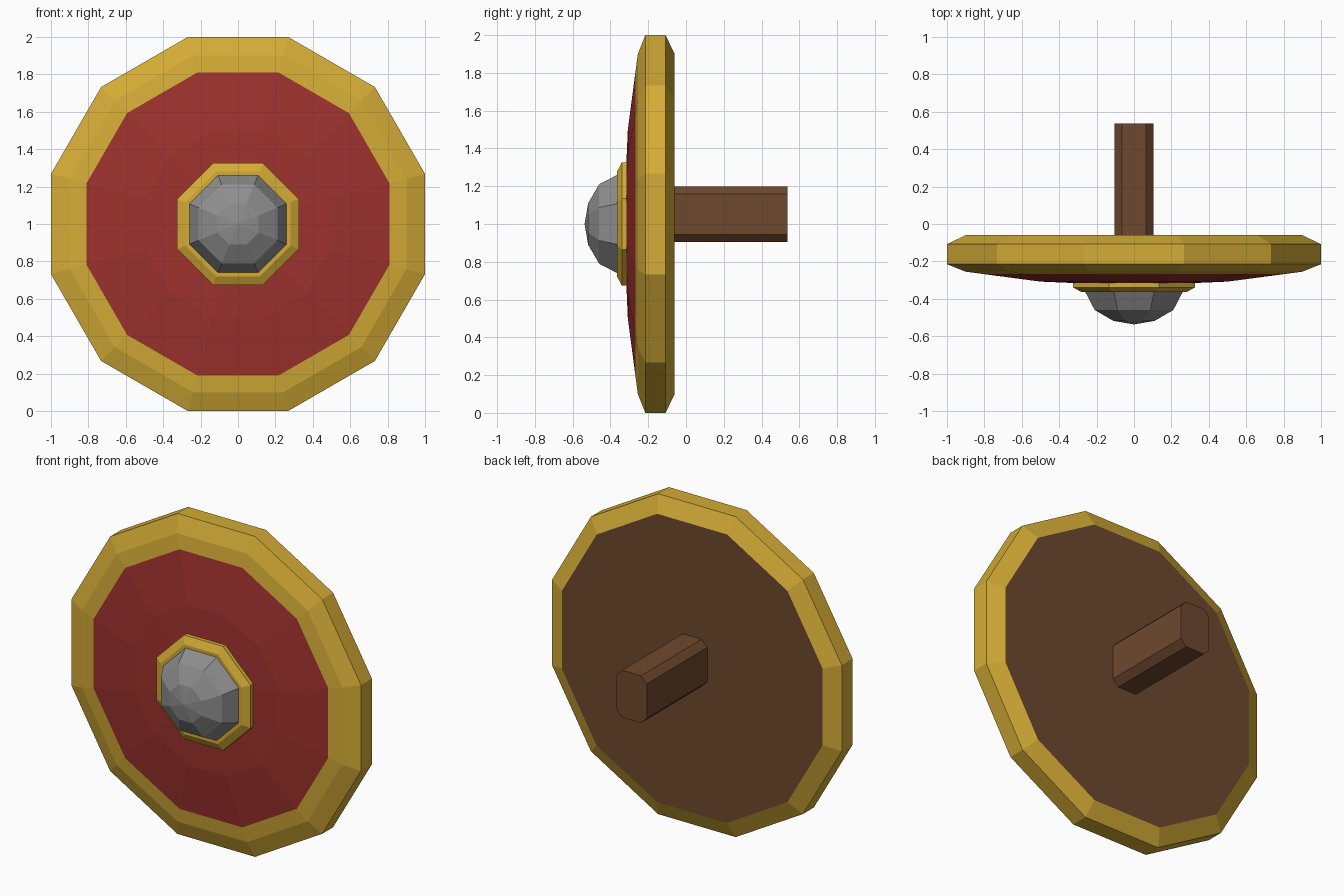
import bpy
import bmesh
import math

default = bpy.data.objects.get("Cube")
if default:
    bpy.data.objects.remove(default)

CENTRE_Z = 1.0


def material(name, r, g, b):
    """Flat material from 0-255 display values, stored as linear."""
    linear = [((c / 255 + 0.055) / 1.055) ** 2.4 for c in (r, g, b)]
    mat = bpy.data.materials.new(name)
    mat.use_nodes = True
    mat.diffuse_color = (*linear, 1)
    bsdf = mat.node_tree.nodes["Principled BSDF"]
    bsdf.inputs["Base Color"].default_value = (*linear, 1)
    return mat


gold = material("gold", 212, 172, 54)
red = material("dark red", 158, 50, 46)
brown = material("wood brown", 110, 72, 45)
steel = material("steel grey", 142, 142, 142)


def finish(bm, name, mat):
    bmesh.ops.recalc_face_normals(bm, faces=bm.faces)
    mesh = bpy.data.meshes.new(name)
    bm.to_mesh(mesh)
    bm.free()
    mesh.materials.append(mat)
    obj = bpy.data.objects.new(name, mesh)
    bpy.context.collection.objects.link(obj)
    return obj


def turned(name, sides, profile, mat, closed=False):
    """Polygonal lathe about y; profile is (flat-to-centre radius, y)."""
    bm = bmesh.new()
    rings = []
    for radius, y in profile:
        if radius == 0:
            rings.append([bm.verts.new((0, y, CENTRE_Z))] * sides)
            continue
        corner = radius / math.cos(math.pi / sides)
        ring = []
        for i in range(sides):
            a = (i + 0.5) * math.tau / sides
            ring.append(bm.verts.new((corner * math.cos(a), y,
                                      CENTRE_Z + corner * math.sin(a))))
        rings.append(ring)
    pairs = list(zip(rings, rings[1:]))
    if closed:
        pairs.append((rings[-1], rings[0]))
    for a, b in pairs:
        for i in range(sides):
            j = (i + 1) % sides
            corners = list(dict.fromkeys((a[i], a[j], b[j], b[i])))
            bm.faces.new(corners)
    return finish(bm, name, mat)


# Gold rim with chamfered outer edges
turned("shield_rim", 12,
       [(0.81, -0.267), (0.9, -0.255), (1, -0.215), (1, -0.108),
        (0.9, -0.06), (0.81, -0.09)], gold, closed=True)

# Shallow domed front panel
turned("front_panel", 12,
       [(0.81, -0.12), (0.81, -0.267), (0.5, -0.308), (0.27, -0.318),
        (0, -0.318)], red)

# Flat wooden back
turned("back_board", 12,
       [(0, -0.12), (0.81, -0.12), (0.9, -0.06), (0, -0.06)], brown)

# Collar and faceted centre boss
turned("boss_collar", 8,
       [(0, -0.29), (0.325, -0.29), (0.325, -0.34), (0.28, -0.364),
        (0, -0.364)], gold)
turned("centre_boss", 8,
       [(0, -0.35), (0.26, -0.35), (0.26, -0.364), (0.21, -0.46),
        (0.11, -0.518), (0, -0.537)], steel)

# Handle: a bar with its long edges chamfered
bm = bmesh.new()
bmesh.ops.create_cube(bm, size=1)
for v in bm.verts:
    v.co = (v.co.x * 0.21, 0.2285 + v.co.y * 0.617, 1.051 + v.co.z * 0.295)
long_edges = [e for e in bm.edges
              if abs(e.verts[0].co.y - e.verts[1].co.y) > 0.1]
bmesh.ops.bevel(bm, geom=long_edges, offset=0.04, offset_type='OFFSET',
                segments=1, affect='EDGES')
finish(bm, "handle", brown)
